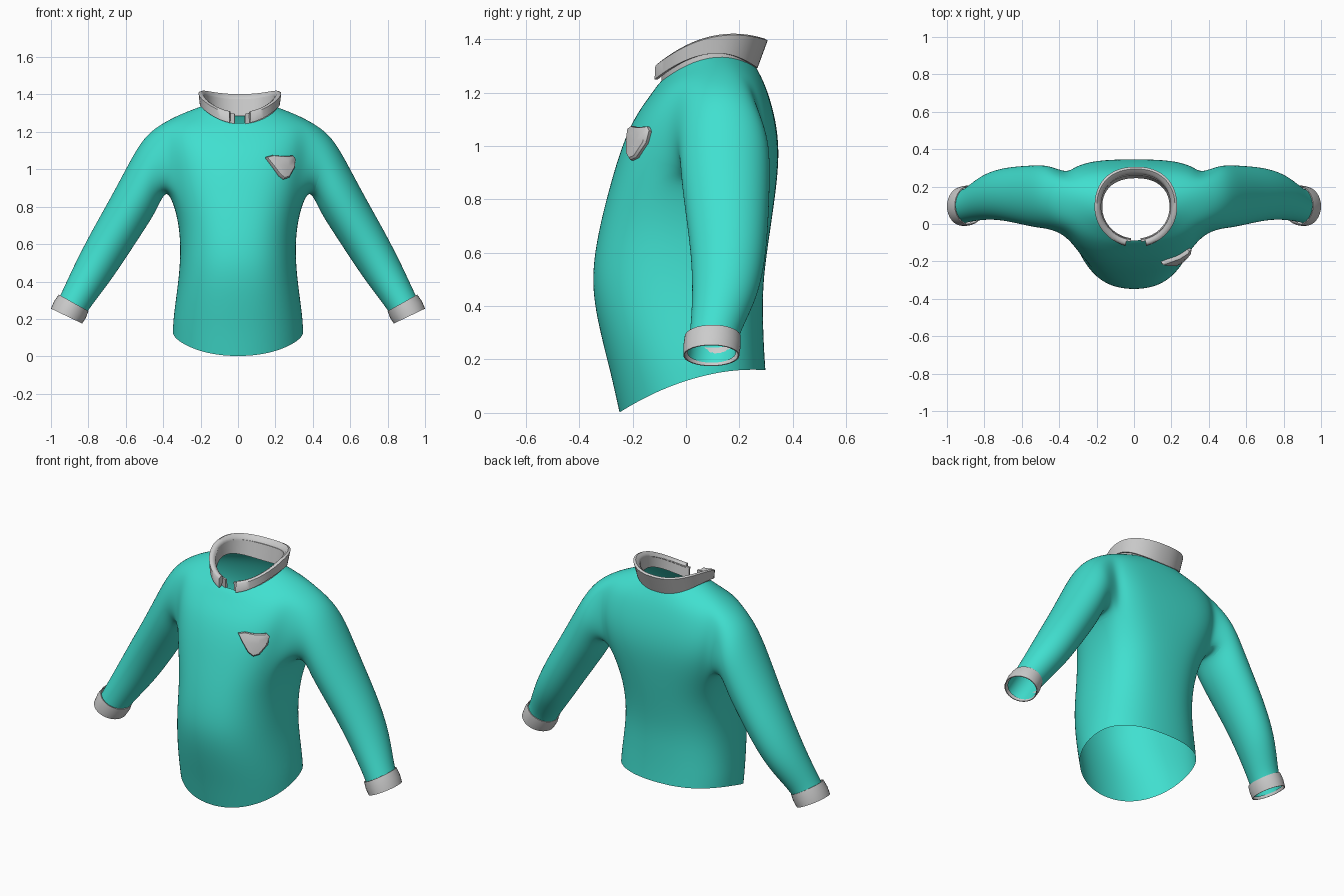
import bpy, bmesh, math
from mathutils import Vector
from mathutils.bvhtree import BVHTree

if "Cube" in bpy.data.objects:
    bpy.data.objects.remove(bpy.data.objects["Cube"])

N = 24        # columns around the torso
M = 14        # sides of the sleeve cage

teal = bpy.data.materials.new("teal_fabric")
teal.diffuse_color = (0.052, 0.745, 0.63, 1)
teal.use_nodes = True
teal.node_tree.nodes["Principled BSDF"].inputs["Base Color"].default_value = teal.diffuse_color


def finish(bm, name, mat=None, subsurf=0, angle=40):
    bmesh.ops.recalc_face_normals(bm, faces=bm.faces[:])
    me = bpy.data.meshes.new(name)
    bm.to_mesh(me)
    bm.free()
    ob = bpy.data.objects.new(name, me)
    bpy.context.collection.objects.link(ob)
    if mat:
        me.materials.append(mat)
    if subsurf:
        mod = ob.modifiers.new("smooth", 'SUBSURF')
        mod.levels = mod.render_levels = subsurf
    bpy.ops.object.select_all(action='DESELECT')
    ob.select_set(True)
    bpy.context.view_layer.objects.active = ob
    bpy.ops.object.shade_smooth_by_angle(angle=math.radians(angle))
    return ob


def oval(a, cx, w, yc, yf, yb, z, ef=1.0, eb=1.0):
    """Point on an oval; z = (front, side, back); ef/eb < 1 square off front/back."""
    e = eb if math.sin(a) > 0 else ef
    t = math.copysign(abs(math.sin(a)) ** e, math.sin(a))
    u = math.copysign(abs(math.cos(a)) ** e, math.cos(a))
    f, s, b = z
    y = yc + t * ((yb - yc) if t > 0 else (yc - yf))
    return Vector((cx + w * u, y, s + (b - f) / 2 * t + ((f + b) / 2 - s) * t * t))


def tube_ring(outer, inner, yf, yb, n, start=0, scale=1.0, side=1):
    """Ring around a sleeve, from its outer and inner (x, z) silhouette points."""
    o, i = Vector((outer[0], 0, outer[1])), Vector((inner[0], 0, inner[1]))
    c = (o + i) / 2 + Vector((0, (yf + yb) / 2, 0))
    pts = []
    for k in range(n):
        p = 2 * math.pi * (k - start) / n
        v = c + ((i - o) / 2 * math.cos(p) + Vector((0, (yb - yf) / 2, 0)) * math.sin(p)) * scale
        pts.append(Vector((v.x * side, v.y, v.z)))
    return pts


def bridge(bm, a, b, closed=True):
    n = len(a)
    for k in range(n if closed else n - 1):
        bm.faces.new((a[k], a[(k + 1) % n], b[(k + 1) % n], b[k]))


# shirt body: half width, side y, front y, back y, heights, front/back squareness
body_rows = [
    (0.352, 0.03, -0.252, 0.30, (0.0, 0.13, 0.16), 0.95, 0.85),
    (0.348, 0.03, -0.285, 0.295, (0.15, 0.21, 0.23), 0.92, 0.85),
    (0.33, 0.03, -0.330, 0.29, (0.32, 0.34, 0.35), 0.88, 0.85),
    (0.31, 0.03, -0.362, 0.29, (0.5, 0.5, 0.5), 0.87, 0.82),
    (0.312, 0.06, -0.328, 0.32, (0.7, 0.7, 0.7), 0.85, 0.78),
    (0.368, 0.12, -0.28, 0.345, (0.88, 0.88, 0.88), 0.82, 0.7),
    (0.39, 0.14, -0.243, 0.35, (1.0, 1.0, 1.0), 0.8, 0.62),
    (0.405, 0.14, -0.195, 0.335, (1.11, 1.12, 1.11), 0.8, 0.62),
    (0.405, 0.13, -0.135, 0.305, (1.19, 1.25, 1.21), 0.9, 0.75),
    (0.30, 0.12, -0.107, 0.28, (1.23, 1.30, 1.265), 1, 0.9),
    (0.195, 0.09, -0.09, 0.26, (1.245, 1.337, 1.30), 1, 0.9),
]
bm = bmesh.new()
rows = [[bm.verts.new(oval(2 * math.pi * k / N, 0, *r)) for k in range(N)] for r in body_rows]
armhole = {k % N for k in (-2, -1, 0, 1, 10, 11, 12, 13)}
for j in range(len(rows) - 1):
    for k in range(N):
        if 5 <= j <= 7 and k in armhole:
            continue
        k2 = (k + 1) % N
        bm.faces.new((rows[j][k], rows[j][k2], rows[j + 1][k2], rows[j + 1][k]))

# sleeves, grown out of the armholes
sleeve_rows = [
    ((0.505, 1.175), (0.40, 0.865), -0.025, 0.312),
    ((0.595, 1.01), (0.44, 0.77), -0.02, 0.315),
    ((0.685, 0.84), (0.525, 0.64), 0.0, 0.31),
    ((0.785, 0.665), (0.61, 0.51), 0.02, 0.30),
    ((0.875, 0.49), (0.695, 0.385), 0.025, 0.27),
    ((0.945, 0.335), (0.797, 0.255), 0.015, 0.195),
    ((0.983, 0.262), (0.835, 0.188), 0.005, 0.187),
]
for side in (1, -1):
    def at(j, k):
        return rows[j][k % N if side > 0 else (N // 2 - k) % N]
    loop = [at(5, k) for k in range(-2, 3)] + [at(6, 2), at(7, 2)]
    loop += [at(8, k) for k in range(2, -3, -1)] + [at(7, -2), at(6, -2)]
    for r in sleeve_rows:
        ring = [bm.verts.new(p) for p in tube_ring(*r, M, 2, 1.03, side)]
        bridge(bm, loop, ring)
        loop = ring
# drop the unused vertices inside the armholes
bmesh.ops.delete(bm, geom=[v for v in bm.verts if not v.link_faces], context='VERTS')
shirt = finish(bm, "shirt_body", teal, 3, 60)

# cuffs: closed band profile swept around each wrist
for side, label in ((1, "left"), (-1, "right")):
    bm = bmesh.new()
    top = ((0.958, 0.33), (0.80, 0.242), -0.005, 0.205)
    mid = ((0.983, 0.296), (0.812, 0.208), -0.01, 0.205)
    low = ((1.0, 0.255), (0.833, 0.175), -0.01, 0.20)
    loops = [[bm.verts.new(p) for p in tube_ring(*r, 32, 0, s, side)]
             for r, s in ((top, 1), (mid, 1), (low, 1), (low, 0.95), (top, 0.95))]
    for i in range(len(loops)):
        bridge(bm, loops[i], loops[(i + 1) % len(loops)])
    finish(bm, label + "_cuff")


# collar: closed profiles swept around the neck, open at the front
def neck_band(name, profile, gap):
    bm = bmesh.new()
    steps = 48
    loops = []
    for r in profile:
        loops.append([bm.verts.new(oval(-math.pi / 2 + gap + (2 * math.pi - 2 * gap) * k / steps,
                                        0.01, *r, 1, 0.88)) for k in range(steps + 1)])
    for i in range(len(loops)):
        bridge(bm, loops[i], loops[(i + 1) % len(loops)], closed=False)
    for end in (0, -1):
        bm.faces.new([l[end] for l in loops])
    finish(bm, name, angle=55)


neck_band("collar_stand", [
    (0.180, 0.09, -0.078, 0.245, (1.232, 1.32, 1.285)),
    (0.188, 0.09, -0.085, 0.262, (1.295, 1.388, 1.375)),
    (0.198, 0.09, -0.097, 0.275, (1.295, 1.388, 1.375)),
    (0.200, 0.09, -0.092, 0.258, (1.232, 1.32, 1.285)),
], 0.14)
neck_band("collar_flap", [
    (0.186, 0.09, -0.083, 0.262, (1.29, 1.385, 1.37)),
    (0.194, 0.09, -0.094, 0.278, (1.302, 1.40, 1.39)),
    (0.209, 0.09, -0.110, 0.294, (1.305, 1.41, 1.402)),
    (0.221, 0.09, -0.122, 0.306, (1.295, 1.405, 1.395)),
    (0.214, 0.09, -0.125, 0.268, (1.243, 1.345, 1.292)),
    (0.204, 0.09, -0.112, 0.260, (1.243, 1.345, 1.292)),
], 0.26)

# chest patch: shield outline laid onto the chest surface
bpy.context.view_layer.update()
tree = BVHTree.FromObject(shirt, bpy.context.evaluated_depsgraph_get())
outline = [(0.145, 1.06), (0.18, 1.07), (0.235, 1.066), (0.285, 1.07), (0.298, 1.055), (0.295, 1.01),
           (0.265, 0.955), (0.24, 0.945), (0.215, 0.965), (0.18, 1.015)]
mid = Vector((0.23, 1.02))
bm = bmesh.new()


def on_chest(p, lift):
    hit, nor, _, _ = tree.ray_cast(Vector((p.x, -2, p.y)), Vector((0, 1, 0)))
    if nor.y > 0:
        nor = -nor
    return bm.verts.new(hit + nor * lift)


layers = [[on_chest(mid.lerp(Vector(p), s), h) for p in outline]
          for s, h in ((1, -0.008), (1, 0.014), (0.9, 0.022), (0.45, 0.024))]
for a, b in zip(layers, layers[1:]):
    bridge(bm, a, b)
bm.faces.new(layers[-1])
bm.faces.new(layers[0][::-1])
finish(bm, "chest_patch")
